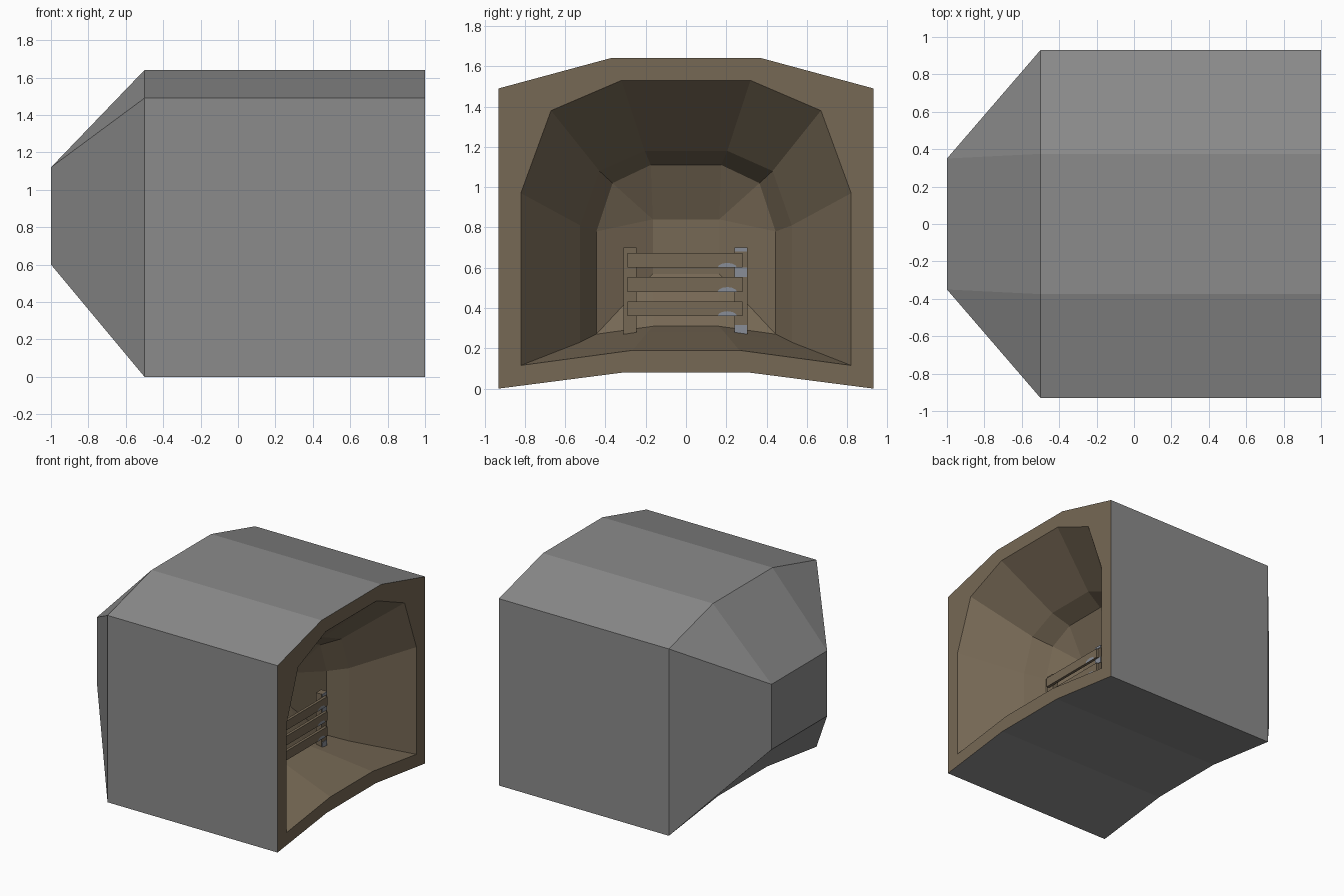
import bpy, bmesh, math

if "Cube" in bpy.data.objects:
    bpy.data.objects.remove(bpy.data.objects["Cube"])


def material(name, color):
    m = bpy.data.materials.new(name)
    m.diffuse_color = (*color, 1)
    m.use_nodes = True
    m.node_tree.nodes["Principled BSDF"].inputs["Base Color"].default_value = m.diffuse_color
    return m


GREY = material("grey stone", (0.26, 0.26, 0.26))
BROWN = material("brown earth", (0.18, 0.138, 0.089))
STEEL = material("blue grey metal", (0.25, 0.27, 0.31))


def new_object(name, bm, *mats):
    me = bpy.data.meshes.new(name)
    bm.to_mesh(me)
    bm.free()
    ob = bpy.data.objects.new(name, me)
    for m in mats:
        me.materials.append(m)
    bpy.context.collection.objects.link(ob)
    return ob


# Tunnel shell: one closed loft, outside back -> front rim -> inside back.
# Each ring is x plus the right half of its (y, z) profile, from floor to roof.
outer = [(.31, .08), (.93, 0), (.93, .5), (.93, 1.0), (.93, 1.49), (.375, 1.64)]
rings = [
    (-1.0, [(.35, .60)] * 3 + [(.35, 1.12)] * 3),
    (-0.5, outer),
    (1.0, outer),
    (1.0, [(.265, .19), (.82, .115), (.82, .54), (.82, .97), (.67, 1.38), (.32, 1.53)]),
    (0.61, [(.19, .28), (.525, .23), (.525, .52), (.525, .81), (.43, 1.08), (.205, 1.18)]),
    (0.47, [(.16, .31), (.445, .27), (.445, .52), (.445, .78), (.365, 1.02), (.175, 1.11)]),
    (0.35, [(.165, .57)] * 3 + [(.165, .84)] * 3),
]
bm = bmesh.new()
loops = []
for x, half in rings:
    pts = half + [(-y, z) for y, z in reversed(half)]
    loops.append([bm.verts.new((x, y, z)) for y, z in pts])
for k, (a, b) in enumerate(zip(loops, loops[1:])):
    for i in range(len(a)):
        j = (i + 1) % len(a)
        f = bm.faces.new((a[i], a[j], b[j], b[i]))
        f.material_index = 0 if k < 2 else 1
bm.faces.new(loops[0]).material_index = 0
bm.faces.new(loops[-1]).material_index = 1
bmesh.ops.remove_doubles(bm, verts=bm.verts, dist=0.0005)
bmesh.ops.recalc_face_normals(bm, faces=bm.faces)
new_object("tunnel_shell", bm, GREY, BROWN)


def box(name, x, y, z, mat):
    bm = bmesh.new()
    bmesh.ops.create_cube(bm, size=1)
    for v in bm.verts:
        v.co = [r[0] if c < 0 else r[1] for c, r in zip(v.co, (x, y, z))]
    return new_object(name, bm, mat)


# Barrier: two posts and three boards
for side, y in (("left", (-.31, -.245)), ("right", (.24, .305))):
    box(f"{side}_post", (.52, .57), y, (.265, .70), BROWN)
for i, z in enumerate((.36, .48, .60)):
    box(f"board_{i + 1}", (.57, .592), (-.29, .28), (z, z + .073), BROWN)

    # Rounded metal patch on the lower edge of each board
    bm = bmesh.new()
    arc = [math.pi * k / 6 for k in range(7)]
    bm.faces.new([bm.verts.new((.594, .205 + .048 * math.cos(t), z + .024 * math.sin(t)))
                  for t in arc])
    new_object(f"board_patch_{i + 1}", bm, STEEL)

# Flat metal plates on the right post
for i, z in enumerate(((.27, .315), (.555, .60), (.68, .70))):
    box(f"post_plate_{i + 1}", (.57, .575), (.242, .303), z, STEEL)
